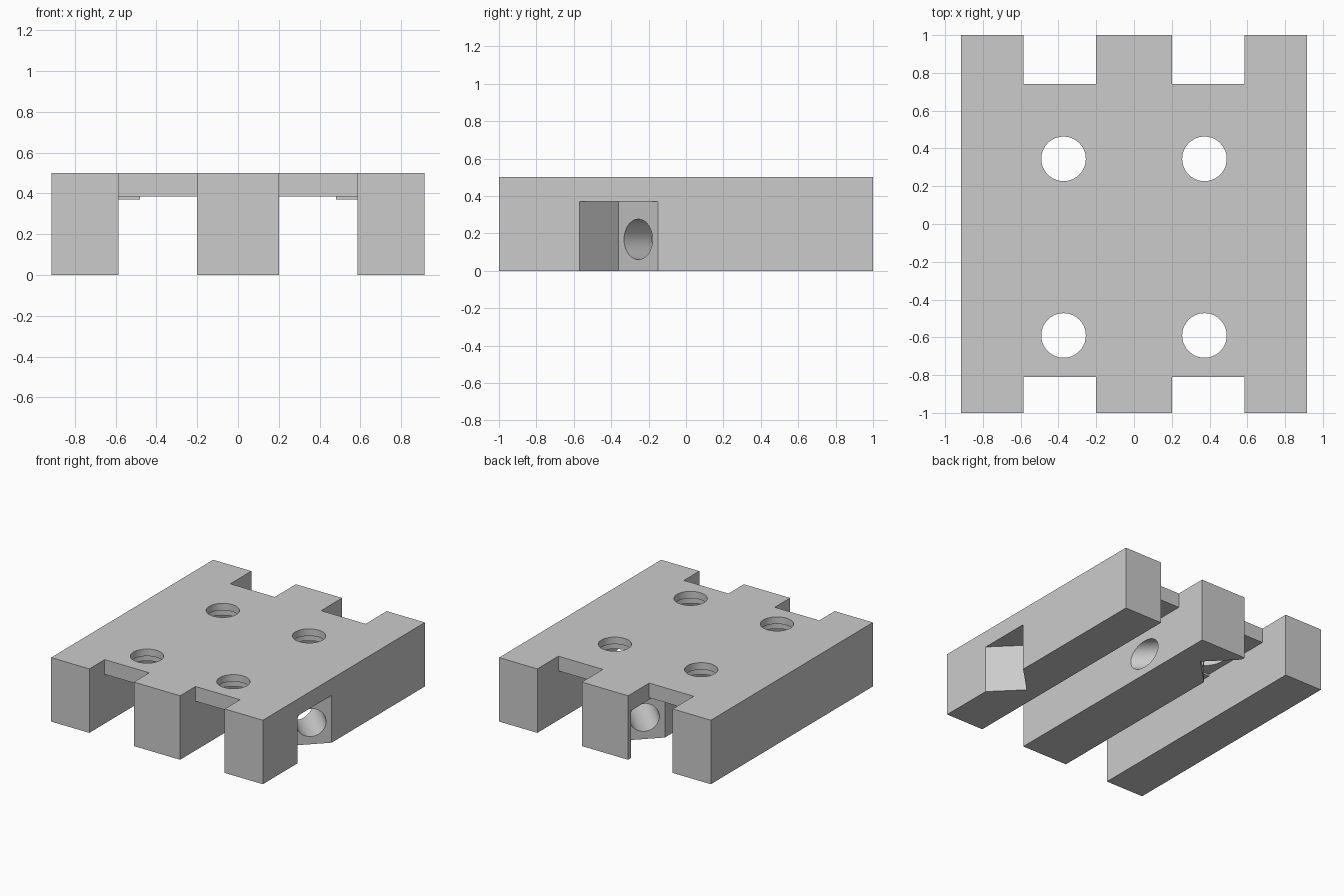
import bpy, bmesh
from math import radians, hypot
from mathutils import Matrix, Vector

if "Cube" in bpy.data.objects:
    bpy.data.objects.remove(bpy.data.objects["Cube"], do_unlink=True)

grey = bpy.data.materials.new("light_grey")
grey.use_nodes = True
grey.diffuse_color = (0.6, 0.6, 0.6, 1)
grey.node_tree.nodes["Principled BSDF"].inputs["Base Color"].default_value = (0.6, 0.6, 0.6, 1)

HALF_W, HEIGHT, DECK = 0.915, 0.5, 0.385
GAP_IN, GAP_OUT = 0.2, 0.585
FRONT, BACK = -0.81, 0.74


def make(name, bm):
    bmesh.ops.recalc_face_normals(bm, faces=bm.faces)
    mesh = bpy.data.meshes.new(name)
    bm.to_mesh(mesh)
    bm.free()
    mesh.materials.append(grey)
    obj = bpy.data.objects.new(name, mesh)
    bpy.context.collection.objects.link(obj)
    return obj


def prism(name, points, push):
    bm = bmesh.new()
    face = bm.faces.new([bm.verts.new(p) for p in points])
    out = bmesh.ops.extrude_face_region(bm, geom=[face])
    verts = [v for v in out["geom"] if isinstance(v, bmesh.types.BMVert)]
    bmesh.ops.translate(bm, verts=verts, vec=push)
    return make(name, bm)


def box(name, x0, x1, y0, y1, z0, z1):
    return prism(name, [(x0, y0, z0), (x1, y0, z0), (x1, y1, z0), (x0, y1, z0)], (0, 0, z1 - z0))


def cylinder(name, radius, depth, matrix):
    bm = bmesh.new()
    bmesh.ops.create_cone(bm, cap_ends=True, segments=40, radius1=radius,
                          radius2=radius, depth=depth, matrix=matrix)
    return make(name, bm)


def cut(obj, cutter):
    cutter.hide_render = True
    mod = obj.modifiers.new("cut", "BOOLEAN")
    mod.operation, mod.solver, mod.object = "DIFFERENCE", "EXACT", cutter
    bpy.context.view_layer.objects.active = obj
    bpy.ops.object.modifier_apply(modifier=mod.name)
    bpy.data.objects.remove(cutter, do_unlink=True)


# Deck with three legs, drawn as one comb profile
half = [(HALF_W, HEIGHT), (HALF_W, 0), (GAP_OUT, 0), (GAP_OUT, DECK), (GAP_IN, DECK), (GAP_IN, 0)]
profile = half + [(-x, z) for x, z in reversed(half)]
body = prism("slotted_body", [(x, -1, z) for x, z in profile], (0, 2, 0))

for side in (-1, 1):
    x0, x1 = sorted((side * GAP_IN, side * GAP_OUT))
    # Open slots at both ends of the deck
    cut(body, box("front_slot", x0, x1, -1.1, FRONT, 0.2, 0.6))
    cut(body, box("back_slot", x0, x1, BACK, 1.1, 0.2, 0.6))
    # Round deck holes, wider underneath
    for y in (-0.59, 0.345):
        spot = Vector((side * 0.373, y, 0))
        cut(body, cylinder("deck_hole", 0.118, 0.4, Matrix.Translation(spot + Vector((0, 0, 0.5)))))
        cut(body, cylinder("recess", 0.165, 0.2, Matrix.Translation(spot + Vector((0, 0, 0.345)))))

# Angled notches in the outer and middle legs
D = 0.21
notches = [Vector((HALF_W, -0.36, 0)), Vector((-GAP_IN, 0.755, 0))]
for c in notches:
    cut(body, prism("notch", [(c.x + D, c.y, -0.1), (c.x, c.y + D, -0.1),
                              (c.x - D, c.y, -0.1), (c.x, c.y - D, -0.1)], (0, 0, 0.47)))

# Diagonal bore joining the two notches
start, end = notches[0] + Vector((-0.035, 0.035, 0)), notches[1] + Vector((0.035, -0.035, 0))
length = hypot(end.x - start.x, end.y - start.y)
centre = (start + end) / 2 + Vector((0, 0, 0.168))
cut(body, cylinder("bore", 0.108, length, Matrix.Translation(centre)
                   @ Matrix.Rotation(radians(45), 4, "Z") @ Matrix.Rotation(radians(90), 4, "X")))

# Thin pads under the deck beside the outer legs
pads = [box("left_pad", 0.48, GAP_OUT, -0.19, 0.14, 0.37, DECK),
        box("right_pad", -GAP_OUT, -0.48, -0.19, 0.14, 0.37, DECK)]

# Smooth round walls, sharp edges
bpy.ops.object.select_all(action="DESELECT")
body.select_set(True)
bpy.context.view_layer.objects.active = body
bpy.ops.object.shade_smooth_by_angle(angle=radians(30))
